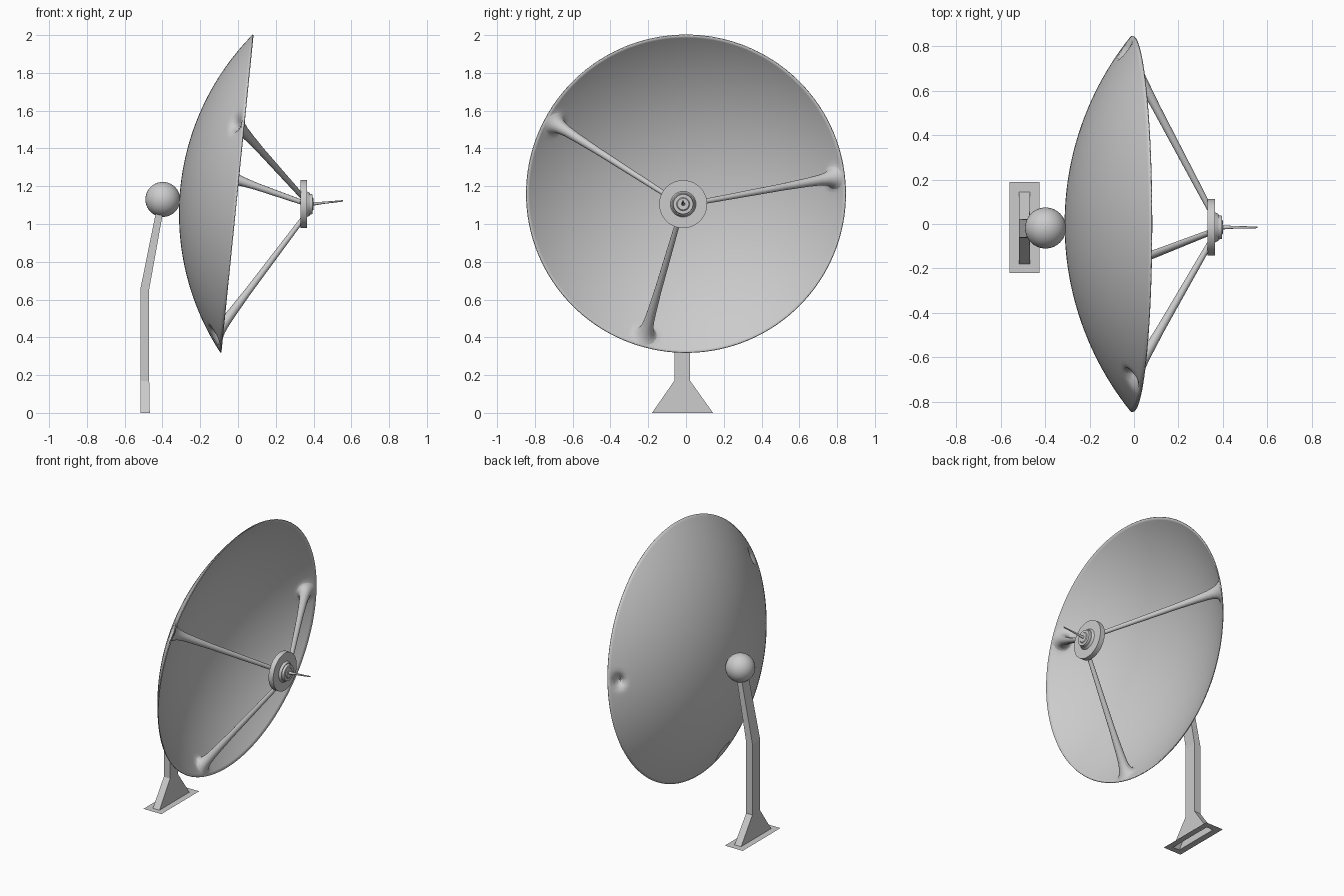
import bpy, bmesh
from math import sin, cos, pi, sqrt, radians
from mathutils import Vector

if "Cube" in bpy.data.objects:
    bpy.data.objects.remove(bpy.data.objects["Cube"])

Y = Vector((0, 1, 0))
AXIS = Vector((0.995, 0, -0.1007)).normalized()
UP = Vector((0.1007, 0, 0.995)).normalized()
CENTER = Vector((-0.005, 0, 1.16))
RIM, DEPTH = 0.845, 0.299
R = (RIM ** 2 + DEPTH ** 2) / (2 * DEPTH)
HUB = Vector((0.34, -0.015, 1.105))


def add_object(name, bm, smooth=None):
    mesh = bpy.data.meshes.new(name)
    bm.normal_update()
    bm.to_mesh(mesh)
    bm.free()
    ob = bpy.data.objects.new(name, mesh)
    bpy.context.collection.objects.link(ob)
    if smooth:
        bpy.ops.object.select_all(action='DESELECT')
        bpy.context.view_layer.objects.active = ob
        ob.select_set(True)
        bpy.ops.object.shade_smooth_by_angle(angle=radians(smooth))
    return ob


def loft(name, rings, caps=(True, True), smooth=None):
    bm = bmesh.new()
    rows = [[bm.verts.new(p) for p in ring] for ring in rings]
    n = len(rows[0])
    for a, b in zip(rows, rows[1:]):
        for i in range(n):
            j = (i + 1) % n
            bm.faces.new((a[i], a[j], b[j], b[i]))
    if caps[0]:
        bm.faces.new(rows[0][::-1])
    if caps[1]:
        bm.faces.new(rows[-1])
    bmesh.ops.recalc_face_normals(bm, faces=bm.faces)
    return add_object(name, bm, smooth)


def circle(center, axis, radius, n, ref=UP):
    u = ref.cross(axis).normalized()
    v = axis.cross(u).normalized()
    return [center + radius * (u * cos(2 * pi * i / n) + v * sin(2 * pi * i / n)) for i in range(n)]


def dish_point(rho, ang):
    h = -DEPTH + R - sqrt(R * R - rho * rho)
    return CENTER + AXIS * h + rho * (Y * cos(ang) + UP * sin(ang))


# feet of the three struts near the rim
sphere_center = CENTER + AXIS * (R - DEPTH)
feet = []
for deg in (152, 6, 254):
    foot = dish_point(0.79, radians(deg))
    radial = foot - CENTER
    out = Vector((0, radial.y, radial.z)).normalized()
    end = HUB + out * 0.085
    feet.append((foot, (sphere_center - foot).normalized(), end))

# dish shell, drawn into the struts where they meet it
bm = bmesh.new()
SEG, RINGS = 192, 56
apex = bm.verts.new(dish_point(0, 0))
rows = []
for k in range(1, RINGS + 1):
    row = []
    for i in range(SEG):
        p = dish_point(RIM * k / RINGS, 2 * pi * i / SEG)
        for foot, normal, end in feet:
            d = (p - foot).length
            rim_fade = min(1, (RINGS - k) / 2)
            if d < 0.07:
                p = p + (end - foot).normalized() * 0.09 * (1 - d / 0.07) ** 2 * rim_fade
                break
        row.append(bm.verts.new(p))
    rows.append(row)
for i in range(SEG):
    j = (i + 1) % SEG
    bm.faces.new((apex, rows[0][i], rows[0][j]))
    for a, b in zip(rows, rows[1:]):
        bm.faces.new((a[i], b[i], b[j], a[j]))
dish = add_object("dish", bm, 50)
shell = dish.modifiers.new("thickness", 'SOLIDIFY')
shell.thickness, shell.offset = 0.006, 0

# flared struts from dish to feed
horn = [(0.004, 0.062), (0.012, 0.052), (0.025, 0.043), (0.05, 0.034), (0.09, 0.028), (0.16, 0.024), (0.3, 0.019)]
for n, (foot, normal, end) in enumerate(feet):
    direction = (end - foot).normalized()
    length = (end - foot).length
    rings = []
    for s, r in horn + [(length, 0.013)]:
        t = min(1, s / 0.09)
        ax = normal.lerp(direction, t).normalized()
        base = foot + normal * 0.004 * (1 - t)
        rings.append(circle(base + direction * s, ax, r, 20))
    loft(f"strut_{n + 1}", rings, (False, True), 50)

# feed: stepped disc and thin needle
X = Vector((1, 0, 0))
Z = Vector((0, 0, 1))
steps = [(0.33, 0.127), (0.365, 0.127), (0.365, 0.068), (0.38, 0.06), (0.38, 0.055),
         (0.395, 0.052), (0.395, 0.035), (0.40, 0.03)]
loft("feed_disc", [circle(Vector((x, -0.015, 1.105)), X, r, 48, Z) for x, r in steps], smooth=30)
needle = [(0.38, 0.014), (0.405, 0.009), (0.45, 0.006), (0.555, 0.004)]
loft("feed_needle", [circle(Vector((x, -0.015, 1.105 + 0.1 * (x - 0.38))), X, r, 12, Z) for x, r in needle], smooth=40)

# ball joint
bm = bmesh.new()
bmesh.ops.create_uvsphere(bm, u_segments=32, v_segments=20, radius=0.0925)
bmesh.ops.translate(bm, verts=bm.verts, vec=(-0.398, -0.018, 1.13))
add_object("ball_joint", bm, 40)


def rect(z, x0, x1, y0, y1):
    return [Vector(p) for p in ((x0, y0, z), (x1, y0, z), (x1, y1, z), (x0, y1, z))]


# bent pole with spread foot, open underneath
loft("pole", [rect(0, -0.517, -0.467, -0.18, 0.143),
              rect(0.17, -0.517, -0.47, -0.062, 0.022),
              rect(0.655, -0.517, -0.47, -0.062, 0.022),
              rect(1.09, -0.429, -0.392, -0.055, 0.018)], (False, True))

# flat base plate around the foot
loft("base_plate", [rect(0, -0.517, -0.467, -0.18, 0.143),
                    rect(0, -0.56, -0.425, -0.22, 0.188)], (False, False))
